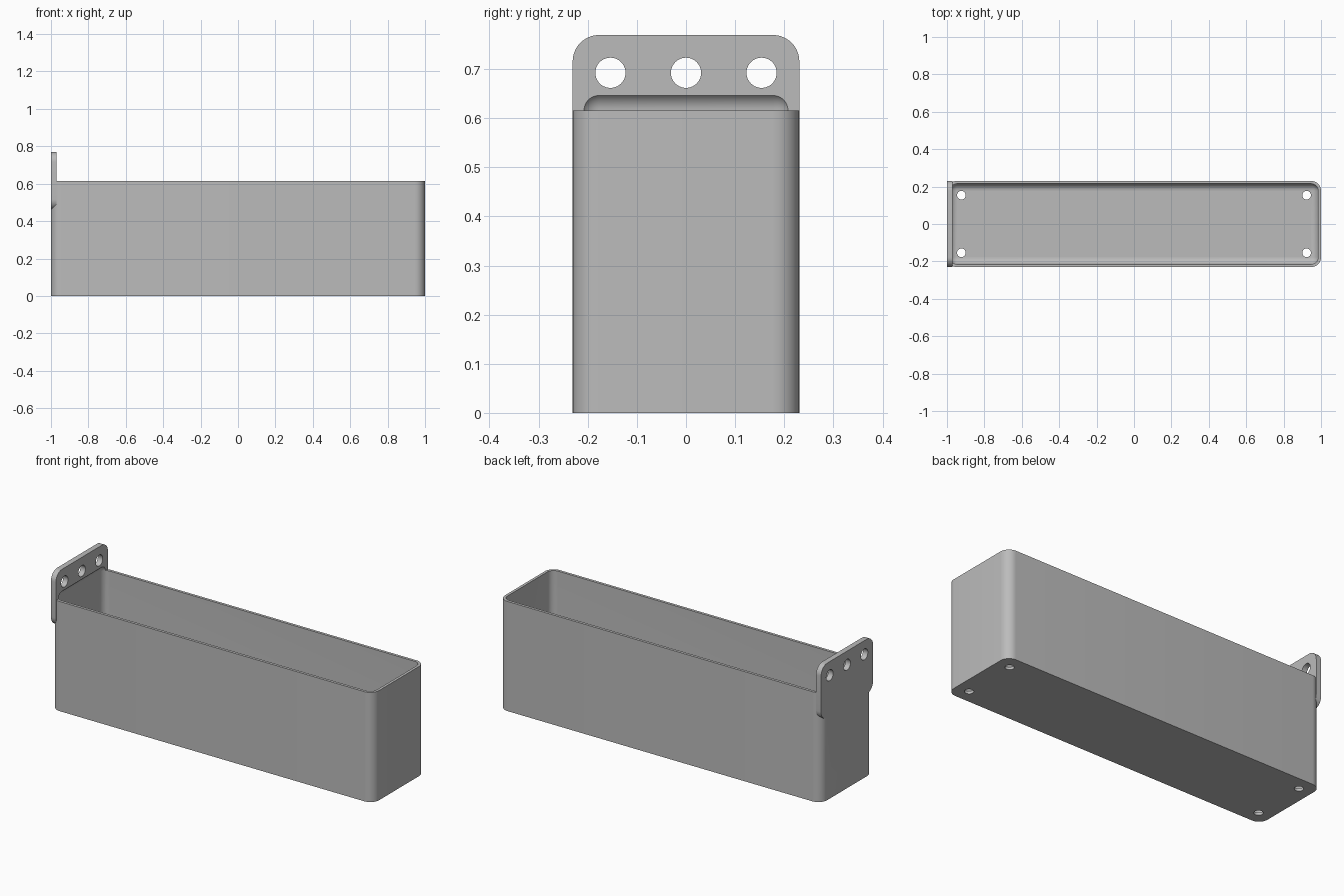
import bpy, bmesh, math
from mathutils import Matrix, Vector

cube = bpy.data.objects.get("Cube")
if cube:
    bpy.data.objects.remove(cube, do_unlink=True)

S = 1 / 65  # one millimetre in scene units

grey = bpy.data.materials.new("plain grey")
grey.use_nodes = True
grey.diffuse_color = (0.5, 0.5, 0.5, 1)
grey.node_tree.nodes["Principled BSDF"].inputs["Base Color"].default_value = (0.5, 0.5, 0.5, 1)


def finish(name, bm):
    bmesh.ops.scale(bm, vec=(S, S, S), verts=bm.verts)
    bmesh.ops.recalc_face_normals(bm, faces=bm.faces)
    mesh = bpy.data.meshes.new(name)
    bm.to_mesh(mesh)
    bm.free()
    mesh.materials.append(grey)
    obj = bpy.data.objects.new(name, mesh)
    bpy.context.collection.objects.link(obj)
    return obj


def rounded_box(name, low, high, radius, axis=None):
    """Box with the edges along one axis rounded, or all edges."""
    low, high = Vector(low), Vector(high)
    bm = bmesh.new()
    bmesh.ops.create_cube(bm, size=1)
    bmesh.ops.scale(bm, vec=high - low, verts=bm.verts)
    bmesh.ops.translate(bm, vec=(low + high) / 2, verts=bm.verts)
    edges = [e for e in bm.edges
             if axis is None or abs((e.verts[0].co - e.verts[1].co)[axis]) > 0.01]
    bmesh.ops.bevel(bm, geom=edges, offset=radius, segments=10, profile=0.5, affect='EDGES')
    return finish(name, bm)


def drill(name, centre, radius, length, along_x=False):
    bm = bmesh.new()
    turn = Matrix.Rotation(math.pi / 2, 4, 'Y') if along_x else Matrix.Identity(4)
    bmesh.ops.create_cone(bm, cap_ends=True, segments=40, radius1=radius, radius2=radius,
                          depth=length, matrix=Matrix.Translation(centre) @ turn)
    return finish(name, bm)


def combine(target, tool, operation):
    mod = target.modifiers.new(tool.name, 'BOOLEAN')
    mod.operation = operation
    mod.solver = 'EXACT'
    mod.object = tool
    bpy.context.view_layer.objects.active = target
    bpy.ops.object.modifier_apply(modifier=mod.name)
    bpy.data.objects.remove(tool, do_unlink=True)


# Outer body and mounting plate, joined
tray = rounded_box("hanging_tray", (-65, -15, 0), (65, 15, 40), 3.5, axis=2)
combine(tray, rounded_box("mounting_plate", (-65, -15, 30), (-63, 15, 50), 3.5, axis=0), 'UNION')

# Hollow with soft edges, reaching slightly up into the plate
combine(tray, rounded_box("hollow", (-64, -14, 1), (64, 14, 42.5), 2.5), 'DIFFERENCE')

# Screw holes through the plate
for y in (-10, 0, 10):
    combine(tray, drill("screw_hole", (-64, y, 45), 2, 8, along_x=True), 'DIFFERENCE')

# Drain holes through the floor
for x in (-60, 60):
    for y in (-10, 10):
        combine(tray, drill("drain_hole", (x, y, 0), 1.5, 8), 'DIFFERENCE')

# Smooth the rounded parts and keep the edges sharp
bpy.ops.object.select_all(action='DESELECT')
tray.select_set(True)
bpy.context.view_layer.objects.active = tray
bpy.ops.object.shade_smooth_by_angle(angle=math.radians(30))
